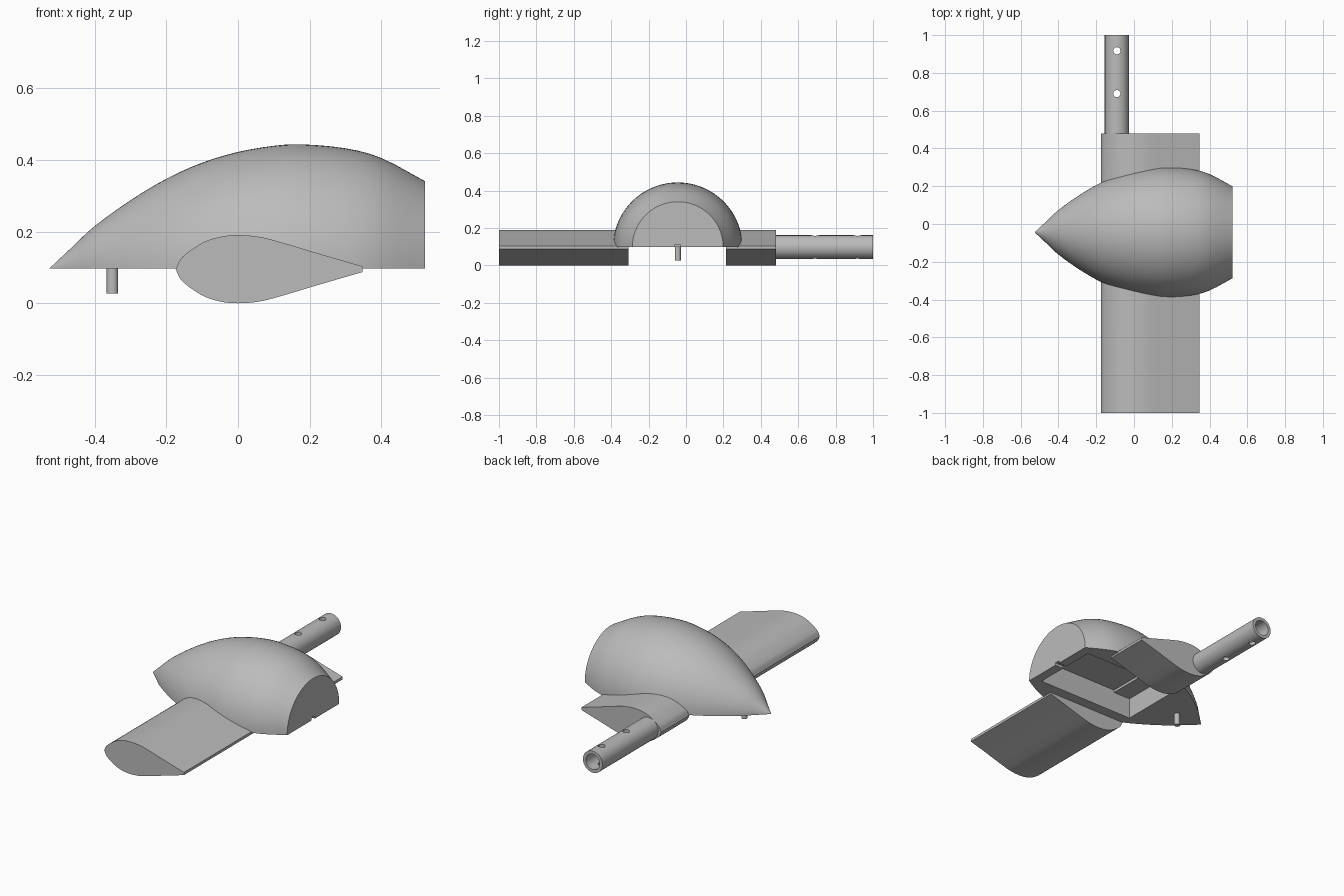
import bpy, bmesh, math
from mathutils import Vector

cube = bpy.data.objects.get("Cube")
if cube:
    bpy.data.objects.remove(cube, do_unlink=True)

AXIS_Y, BASE_Z = -0.044, 0.097

grey = bpy.data.materials.new("plain grey")
grey.use_nodes = True
grey.diffuse_color = (0.5, 0.5, 0.5, 1)
grey.node_tree.nodes["Principled BSDF"].inputs["Base Color"].default_value = (0.5, 0.5, 0.5, 1)


def smooth_path(points, steps=5):
    """Catmull-Rom curve through a few 2D points."""
    p = [Vector(q) for q in points]
    p = [2 * p[0] - p[1]] + p + [2 * p[-1] - p[-2]]
    out = []
    for a, b, c, d in zip(p, p[1:], p[2:], p[3:]):
        for i in range(steps):
            t = i / steps
            out.append(0.5 * (2 * b + (c - a) * t + (2 * a - 5 * b + 4 * c - d) * t**2
                              + (3 * b - a - 3 * c + d) * t**3))
    return out + [p[-2]]


def loft(name, sections):
    """Capped solid through closed cross-sections."""
    bm = bmesh.new()
    rings = [[bm.verts.new(v) for v in s] for s in sections]
    n = len(rings[0])
    for a, b in zip(rings, rings[1:]):
        for i in range(n):
            j = (i + 1) % n
            bm.faces.new((a[i], a[j], b[j], b[i]))
    bm.faces.new(rings[0])
    bm.faces.new(rings[-1])
    bmesh.ops.recalc_face_normals(bm, faces=bm.faces)
    mesh = bpy.data.meshes.new(name)
    bm.to_mesh(mesh)
    bm.free()
    mesh.materials.append(grey)
    obj = bpy.data.objects.new(name, mesh)
    bpy.context.collection.objects.link(obj)
    return obj


def box(name, x, y, z):
    return loft(name, [[(x[0], y[0], h), (x[1], y[0], h), (x[1], y[1], h), (x[0], y[1], h)] for h in z])


def rod(name, start, end, r, sides=32):
    start, end = Vector(start), Vector(end)
    turn = (end - start).to_track_quat("Z", "Y")
    circle = [turn @ Vector((r * math.cos(2 * math.pi * i / sides), r * math.sin(2 * math.pi * i / sides), 0))
              for i in range(sides)]
    return loft(name, [[c + e for c in circle] for e in (start, end)])


def combine(obj, other, operation):
    """Apply a boolean and remove the helper."""
    mod = obj.modifiers.new("cut", "BOOLEAN")
    mod.operation, mod.object, mod.solver = operation, other, "EXACT"
    bpy.context.view_layer.objects.active = obj
    bpy.ops.object.modifier_apply(modifier=mod.name)
    bpy.data.objects.remove(other, do_unlink=True)


# Half-teardrop body, a half revolve along x
outline = smooth_path([(-0.525, 0.001), (-0.46, 0.062), (-0.4, 0.118), (-0.3, 0.19), (-0.2, 0.25),
                       (-0.1, 0.295), (0, 0.325), (0.1, 0.342), (0.18, 0.346), (0.3, 0.335),
                       (0.4, 0.308), (0.522, 0.243)], 3)
half = [math.pi * i / 48 for i in range(49)]
body = loft("body_and_wing", [[(x, AXIS_Y + r * math.cos(a), BASE_Z + r * math.sin(a)) for a in half]
                              for x, r in outline])

# Wing with a symmetric airfoil, cleared away below the body
upper = smooth_path([(-0.174, 0), (-0.155, 0.034), (-0.1, 0.073), (-0.05, 0.09), (0, 0.095),
                     (0.06, 0.09), (0.12, 0.075), (0.22, 0.045), (0.347, 0.008)])
airfoil = [(x, 0.095 + h) for x, h in upper] + [(x, 0.095 - h) for x, h in upper[:0:-1]]
wing = loft("wing", [[(x, y, z) for x, z in airfoil] for y in (-1, 0.48)])
combine(wing, box("clearance", (-0.6, 0.6), (-0.308, 0.215), (-0.5, BASE_Z)), "DIFFERENCE")
combine(body, wing, "UNION")

# Underside pocket with a stepped ceiling, and a slot out to the tail
pocket_y = (-0.245, 0.157)
combine(body, box("pocket", (-0.172, 0.466), pocket_y, (0.05, 0.22)), "DIFFERENCE")
combine(body, box("pocket_step", (-0.06, 0.466), pocket_y, (0.1, 0.235)), "DIFFERENCE")
combine(body, box("tail_slot", (0.44, 0.6), (AXIS_Y - 0.015, AXIS_Y + 0.015), (0.05, 0.112)), "DIFFERENCE")

# Hollow spar tube with two vertical bolt holes
tube = rod("spar_tube", (-0.091, 0.47, BASE_Z), (-0.091, 1, BASE_Z), 0.064, 48)
combine(tube, rod("bore", (-0.091, 0.49, BASE_Z), (-0.091, 1.1, BASE_Z), 0.045, 48), "DIFFERENCE")
for y in (0.69, 0.917):
    combine(tube, rod("bolt_hole", (-0.091, y, -0.1), (-0.091, y, 0.3), 0.019), "DIFFERENCE")

# Locating pin under the nose
pin = rod("nose_pin", (-0.35, AXIS_Y, 0.027), (-0.35, AXIS_Y, 0.12), 0.016)

for obj in (body, tube, pin):
    bpy.ops.object.select_all(action="DESELECT")
    obj.select_set(True)
    bpy.context.view_layer.objects.active = obj
    bpy.ops.object.shade_smooth_by_angle(angle=math.radians(25))
